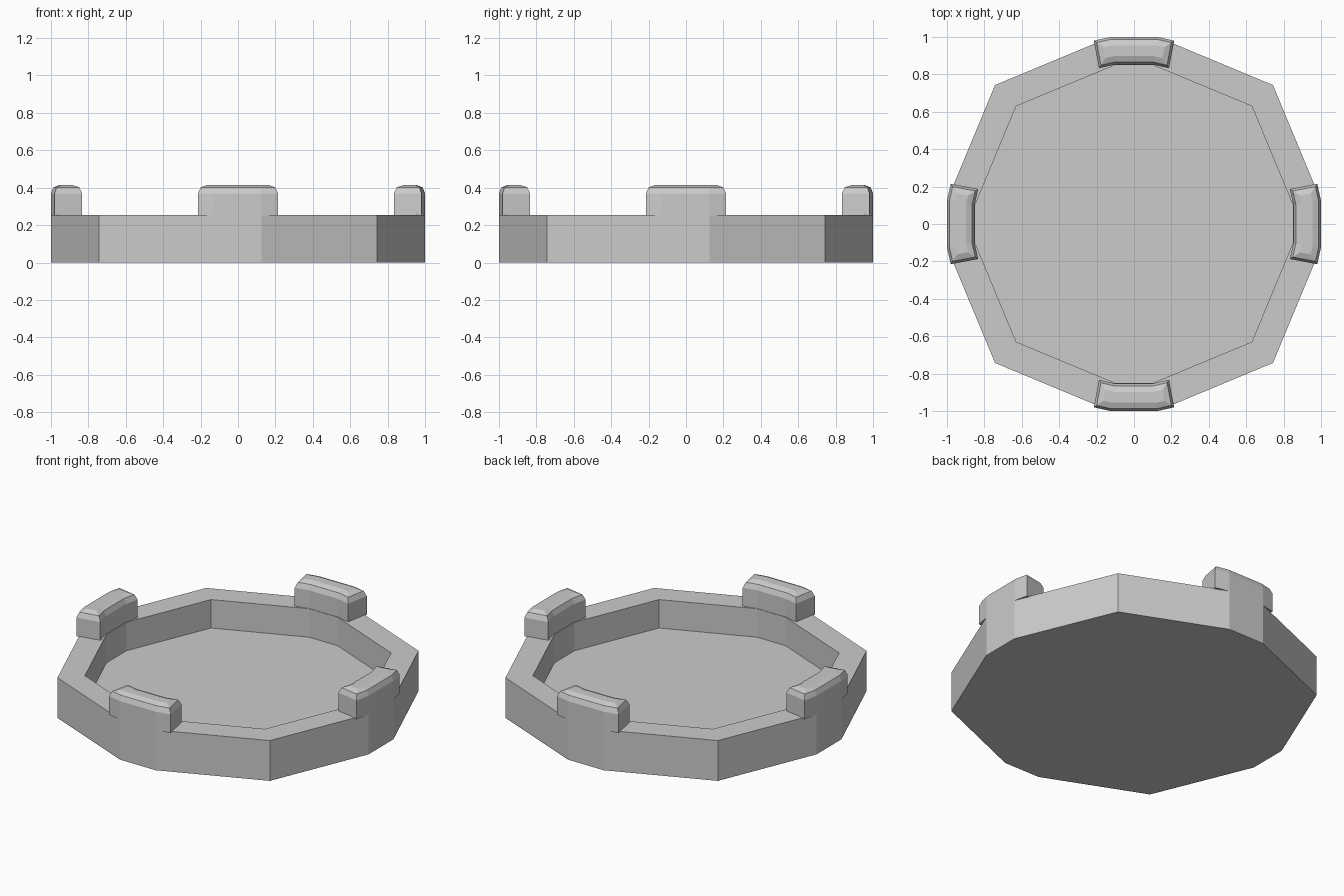
import bpy, bmesh
from math import radians
from mathutils import Matrix, Vector

if "Cube" in bpy.data.objects:
    bpy.data.objects.remove(bpy.data.objects["Cube"])


def quarter_turns(points):
    """Repeat a quarter outline around z to make a closed loop."""
    return [Matrix.Rotation(radians(90 * i), 3, 'Z') @ Vector((x, y, 0))
            for i in range(4) for x, y in points]


def finish(bm, name):
    bmesh.ops.recalc_face_normals(bm, faces=bm.faces)
    mesh = bpy.data.meshes.new(name)
    bm.to_mesh(mesh)
    bm.free()
    obj = bpy.data.objects.new(name, mesh)
    bpy.context.collection.objects.link(obj)
    return obj


# Shallow twelve-sided tray with a recessed floor
outer = quarter_turns([(1, -0.125), (1, 0.125), (0.743, 0.743)])
inner = quarter_turns([(0.85, -0.1), (0.85, 0.1), (0.63, 0.63)])
RIM, FLOOR = 0.255, 0.075
bm = bmesh.new()
loops = [[bm.verts.new((p.x, p.y, z)) for p in outline]
         for outline, z in ((outer, 0), (outer, RIM), (inner, RIM), (inner, FLOOR))]
n = len(outer)
for a, b in zip(loops, loops[1:]):
    for i in range(n):
        j = (i + 1) % n
        bm.faces.new((a[i], a[j], b[j], b[i]))
bm.faces.new(loops[0])
bm.faces.new(loops[-1])
finish(bm, "tray")

# Four curved lugs on the rim with rounded top edges
plan = [(-0.215, -0.98), (-0.125, -1), (0.125, -1), (0.215, -0.98),
        (0.187, -0.833), (0.1, -0.853), (-0.1, -0.853), (-0.187, -0.833)]
TOP = 0.415
for k, side in enumerate(("front", "right", "back", "left")):
    bm = bmesh.new()
    base = bm.faces.new([bm.verts.new((x, y, 0.252)) for x, y in plan])
    ext = bmesh.ops.extrude_face_region(bm, geom=[base], use_keep_orig=True)
    for v in ext["geom"]:
        if isinstance(v, bmesh.types.BMVert):
            v.co.z = TOP
    bmesh.ops.recalc_face_normals(bm, faces=bm.faces)
    top_edges = [e for e in bm.edges if all(v.co.z > TOP - 0.01 for v in e.verts)]
    bmesh.ops.bevel(bm, geom=top_edges, offset=0.045, segments=2,
                    profile=0.5, affect='EDGES')
    bmesh.ops.rotate(bm, verts=bm.verts, cent=(0, 0, 0),
                     matrix=Matrix.Rotation(radians(90 * k), 3, 'Z'))
    finish(bm, side + "_lug")
